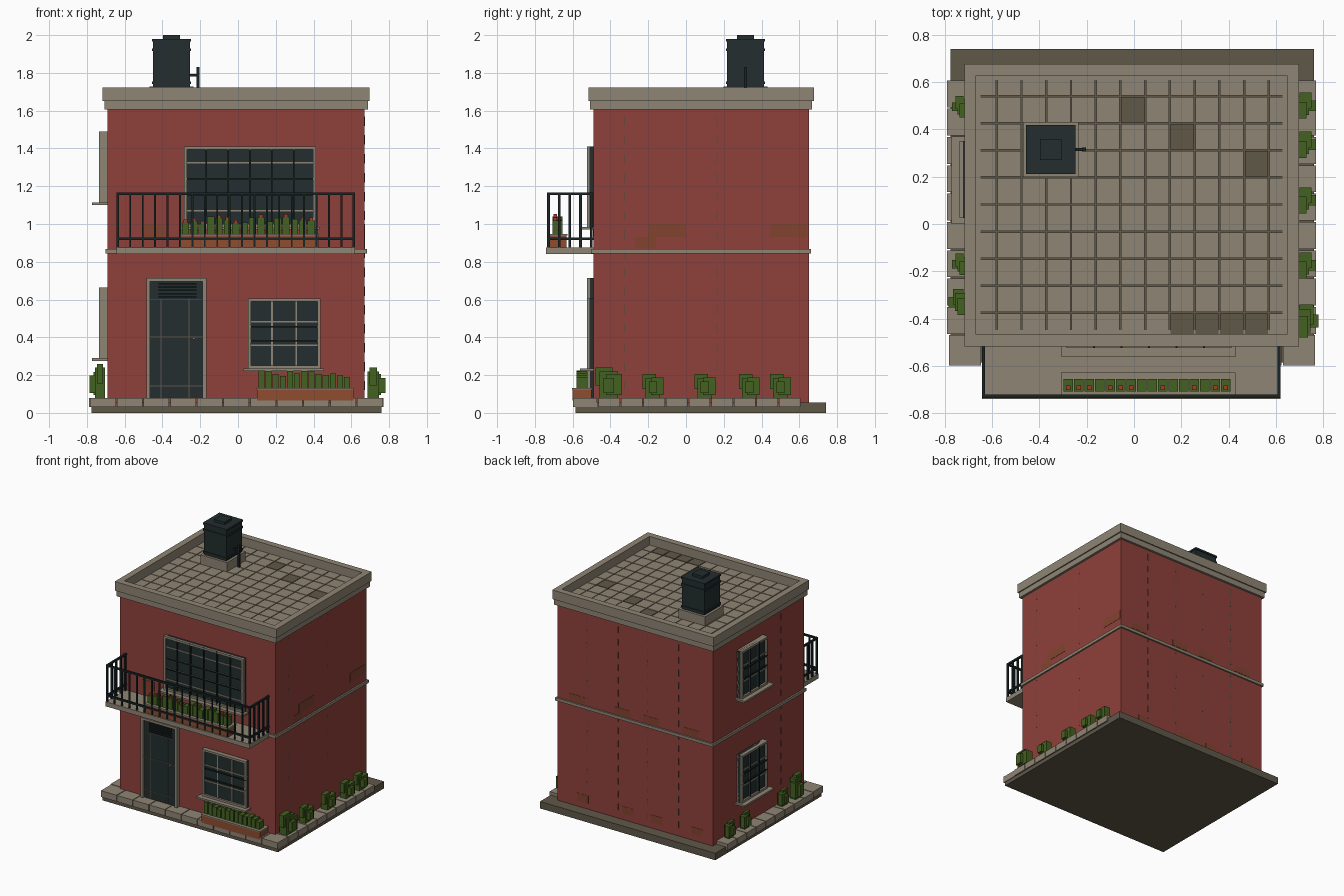
import bpy
import bmesh
import random
from mathutils import Vector

random.seed(4)
default_cube = bpy.data.objects.get("Cube")
if default_cube:
    bpy.data.objects.remove(default_cube, do_unlink=True)


def material(name, hex_code):
    """Flat material from a display-space hex colour."""
    channels = [int(hex_code[i:i + 2], 16) / 255 for i in (0, 2, 4)]
    linear = [((c + 0.055) / 1.055) ** 2.4 for c in channels] + [1]
    mat = bpy.data.materials.new(name)
    mat.use_nodes = True
    mat.diffuse_color = linear
    mat.node_tree.nodes["Principled BSDF"].inputs["Base Color"].default_value = linear
    return mat


RED = material("red plaster", "8f413b")
STONE = material("pale stone", "8f8574")
DARK_STONE = material("dark stone", "605849")
GLASS = material("dark glass", "232d2e")
METAL = material("black metal", "1a2425")
GREEN = material("leaf green", "446120")
CLAY = material("terracotta", "8e4c30")
STAIN = material("brown stain", "82442f")
CRACK = material("grey crack", "66483f")
FLOWER = material("flower red", "a03c2c")


def part(name, mat, boxes):
    """One object made of boxes, each given as x, y and z ranges."""
    bm = bmesh.new()
    for x0, x1, y0, y1, z0, z1 in boxes:
        low, high = Vector((x0, y0, z0)), Vector((x1, y1, z1))
        cube = bmesh.ops.create_cube(bm, size=1)
        for v in cube["verts"]:
            v.co = (low + high) / 2 + v.co * (high - low)
    mesh = bpy.data.meshes.new(name)
    bm.to_mesh(mesh)
    bm.free()
    mesh.materials.append(mat)
    obj = bpy.data.objects.new(name, mesh)
    bpy.context.collection.objects.link(obj)
    return obj


def steps(start, end, count):
    """Evenly spaced positions, both ends included."""
    return [start + (end - start) * i / count for i in range(count + 1)]


# Walls and their outer faces
LEFT, RIGHT, FRONT, BACK = -0.69, 0.67, -0.49, 0.65
part("walls", RED, [(LEFT, RIGHT, FRONT, BACK, 0.05, 1.62)])


def on_front(u0, u1, d0, d1, z0, z1):
    return (u0, u1, FRONT - d1, FRONT - d0, z0, z1)


def on_back(u0, u1, d0, d1, z0, z1):
    return (u0, u1, BACK + d0, BACK + d1, z0, z1)


def on_left(u0, u1, d0, d1, z0, z1):
    return (LEFT - d1, LEFT - d0, u0, u1, z0, z1)


def on_right(u0, u1, d0, d1, z0, z1):
    return (RIGHT + d0, RIGHT + d1, u0, u1, z0, z1)


# Ground slab with paving along the front and both sides
part("ground_slab", DARK_STONE, [(-0.775, 0.76, -0.585, 0.74, 0, 0.055)])
gap = 0.003
paving = []
edges = steps(-0.785, 0.768, 11)
for a, b in zip(edges, edges[1:]):
    paving.append((a + gap, b - gap, -0.597, FRONT + 0.02, 0.03, 0.08))
edges = steps(FRONT + 0.023, 0.61, 9)
for a, b in zip(edges, edges[1:]):
    for x0, x1 in ((-0.79, LEFT + 0.01), (RIGHT - 0.01, 0.77)):
        paving.append((x0, x1, a + gap, b - gap, 0.03, 0.08))
part("paving", STONE, paving)


def ring(grow, thick, z0, z1):
    """Four boxes that follow the wall outline."""
    x0, x1, y0, y1 = LEFT - grow, RIGHT + grow, FRONT - grow, BACK + grow
    return [(x0, x1, y0, y0 + thick, z0, z1), (x0, x1, y1 - thick, y1, z0, z1),
            (x0, x0 + thick, y0 + thick, y1 - thick, z0, z1),
            (x1 - thick, x1, y0 + thick, y1 - thick, z0, z1)]


# Floor band, cornice and parapet
part("floor_band", STONE, ring(0.012, 0.03, 0.845, 0.868))
part("cornice", STONE, ring(0.018, 0.06, 1.605, 1.65))
part("parapet", STONE, ring(0.027, 0.05, 1.65, 1.722))

# Roof tiles over a dark bed, a few of them darker
ROOF = 1.655
part("roof_bed", DARK_STONE, [(LEFT, RIGHT, FRONT, BACK, 1.6, ROOF - 0.008)])
columns = [LEFT + 0.025] + steps(-0.58, 0.57, 11) + [RIGHT - 0.022]
rows = [FRONT + 0.022] + steps(-0.375, 0.54, 8) + [BACK - 0.022]
dark_cells = {(6, 8), (8, 7), (11, 6)} | {(c, 0) for c in range(8, 12)}
tiles = {True: [], False: []}
for c in range(len(columns) - 1):
    for r in range(len(rows) - 1):
        tiles[(c, r) in dark_cells].append((
            columns[c] + gap, columns[c + 1] - gap,
            rows[r] + gap, rows[r + 1] - gap, ROOF - 0.02, ROOF))
part("roof_tiles", STONE, tiles[False])
part("worn_roof_tiles", DARK_STONE, tiles[True])


def block(x, y, half, z0, z1):
    return (x - half, x + half, y - half, y + half, z0, z1)


# Water tank with plinth, hoops, lid and side pipe
tx, ty = -0.352, 0.315
part("tank_plinth", STONE, [block(tx, ty, 0.117, ROOF, 1.727)])
part("tank", GLASS, [block(tx, ty, 0.098, 1.72, 1.975)])
part("tank_hoops", GLASS, [block(tx, ty, 0.104, z, z + 0.014) for z in (1.74, 1.915)]
     + [block(tx, ty, 0.104, 1.965, 1.98)])
part("tank_lid", GLASS, [block(tx, ty, 0.045, 1.975, 2)])
part("tank_pipe", METAL, [(tx + 0.09, -0.205, ty - 0.007, ty + 0.007, 1.78, 1.795),
                          block(-0.211, ty, 0.008, ROOF, 1.83)])


def window(name, wall, u0, u1, z0, z1, depth, cols, rows, bars):
    """Glass, frame, muntins, sill and metal guard bars on a wall."""
    rim, thin = 0.016, 0.004
    part(name + "_glass", GLASS, [wall(u0, u1, 0, depth - 0.015, z0, z1)])
    frame = [wall(u, u + rim, 0, depth, z0, z1) for u in (u0, u1 - rim)]
    frame += [wall(u0, u1, 0, depth, z, z + rim) for z in (z0, z1 - rim)]
    frame.append(wall(u0 - 0.024, u1 + 0.02, 0, depth + 0.035, z0 - 0.014, z0))
    for u in steps(u0, u1, cols)[1:-1]:
        frame.append(wall(u - thin, u + thin, 0, depth - 0.01, z0, z1))
    for z in steps(z0, z1, rows)[1:-1]:
        frame.append(wall(u0, u1, 0, depth - 0.01, z - thin, z + thin))
    part(name + "_frame", STONE, frame)
    guard = [wall(u0, u1, depth - 0.01, depth, z - thin, z + thin)
             for z in steps(z0, z1, 5)[2:4]]
    for u in steps(u0, u1, bars)[1:-1]:
        guard.append(wall(u - thin, u + thin, depth - 0.01, depth, z0, z1))
    part(name + "_guard", METAL, guard)


window("upper_front_window", on_front, -0.285, 0.412, 0.985, 1.41, 0.035, 1, 5, 6)
window("lower_front_window", on_front, 0.052, 0.436, 0.235, 0.605, 0.035, 3, 3, 1)
for label, base in (("upper", 1.115), ("lower", 0.29)):
    window(label + "_side_window", on_left, 0.025, 0.35, base, base + 0.375, 0.047, 3, 3, 3)

# Door with frame, louvres, thin panel seams and knob
d0, d1, door_top = -0.485, -0.167, 0.713
part("door", GLASS, [on_front(d0, d1, 0, 0.018, 0.08, door_top)])
part("door_frame", STONE, [on_front(u, u + 0.02, 0, 0.035, 0.08, door_top)
                           for u in (d0, d1 - 0.02)]
     + [on_front(d0, d1, 0, 0.035, door_top - 0.018, door_top)])
part("door_louvres", METAL, [on_front(-0.42, -0.22, 0, 0.026, z, z + 0.008)
                             for z in steps(0.61, 0.68, 4)])
part("door_seams", DARK_STONE, [on_front(u, u + 0.004, 0, 0.021, 0.08, 0.6)
                                for u in (-0.41, -0.262)]
     + [on_front(d0, d1, 0, 0.021, z, z + 0.004) for z in (0.14, 0.4, 0.6)])
part("door_knob", STONE, [on_front(-0.24, -0.228, 0, 0.035, 0.388, 0.4)])

# Balcony slab and railing
bx0, bx1, by = -0.643, 0.62, -0.735
part("balcony_slab", STONE, [(bx0, bx1, by - 0.005, FRONT, 0.84, 0.876)])
rail, thin = 0.007, 0.005
railing = []
for z in (0.922, 1.16):
    railing.append((bx0, bx1, by, by + 2 * rail, z - rail, z + rail))
    for x in (bx0, bx1 - 2 * rail):
        railing.append((x, x + 2 * rail, by, FRONT, z - rail, z + rail))
for x in steps(bx0 + rail, bx1 - rail, 19):
    railing.append(block(x, by + rail, thin, 0.87, 1.16))
for y in steps(by + rail, FRONT - 0.012, 4):
    for x in (bx0 + rail, bx1 - rail):
        railing.append(block(x, y, rail, 0.87, 1.16))
part("balcony_railing", METAL, railing)


def planter(name, x0, x1, y0, y1, z0, z1, count, flowers):
    """Clay trough with a pale rim and a row of blocky plants."""
    part(name + "_trough", CLAY, [(x0, x1, y0 + 0.004, y1 - 0.004, z0, z1 - 0.008)])
    part(name + "_rim", STONE, [(x0 - 0.003, x1 + 0.003, y0, y1, z1 - 0.008, z1)])
    leaves, blooms = [], []
    edges = steps(x0 + 0.005, x1 - 0.015, count)
    for a, b in zip(edges, edges[1:]):
        top = z1 + random.uniform(0.05, 0.095)
        leaves.append((a + gap, b - gap, y0 + 0.025, y1 - 0.027, z1, top))
        if flowers and random.random() < 0.6:
            blooms.append(block((a + b) / 2, y0 + 0.04, 0.01, top - 0.01, top + 0.015))
    part(name + "_plants", GREEN, leaves)
    if blooms:
        part(name + "_flowers", FLOWER, blooms)


planter("balcony_planter", -0.305, 0.425, -0.732, -0.628, 0.876, 0.948, 16, True)
planter("ground_planter", 0.1, 0.612, -0.604, FRONT - 0.005, 0.065, 0.132, 13, False)


# Blocky shrubs along both side walls
def shrub(wall, y, half, reach, top):
    base, mid = 0.075, 0.075 + (top - 0.075) * 0.55
    return [wall(y - half * 0.7, y + half * 0.7, 0.015, reach * 0.7, base, top - 0.02),
            wall(y - half, y + half * 0.3, 0.025, reach * 0.6, mid - 0.02, top),
            wall(y - half * 0.2, y + half, 0.03, reach * 0.8, base + 0.02, mid + 0.04),
            wall(y - half * 0.4, y + half * 0.4, 0.04, reach, base + 0.03, mid + 0.02)]


shrubs = shrub(on_right, -0.41, 0.07, 0.11, 0.24)
for y in (-0.175, 0.1, 0.335, 0.5):
    shrubs += shrub(on_right, y, 0.055, 0.1, 0.205)
for y in (-0.17, 0.3, 0.495):
    shrubs += shrub(on_left, y, 0.045, 0.08, 0.2)
shrubs += shrub(on_left, -0.33, 0.055, 0.095, 0.26)
part("shrubs", GREEN, shrubs)

# Weathering: stain plates near the floor lines, and thin broken cracks
plate = 0.002
stains = [on_right(0.445, 0.64, 0, plate, 0.93, 1), on_right(-0.2, 0, 0, plate, 0.93, 1),
          on_right(-0.27, -0.16, 0, plate, 0.87, 0.93), on_front(-0.5, -0.39, 0, plate, 0.93, 1)]
for x in (-0.5, -0.15, 0.1, 0.5):
    stains.append(on_back(x - 0.07, x + 0.07, 0, plate, 0.88, 0.93))
    stains.append(on_back(x - 0.1, x, 0, plate, 0.1, 0.16))
part("wall_stains", STAIN, stains)
cracks = []
for wall, spots in ((on_right, (-0.325, 0.165)), (on_back, (-0.39, -0.12, 0.14, 0.41)),
                    (on_left, (-0.2,))):
    for u in spots:
        for z in steps(0.12, 1.52, 14):
            cracks.append(wall(u - 0.003, u + 0.003, 0, plate, z, z + 0.05))
part("wall_cracks", CRACK, cracks)
